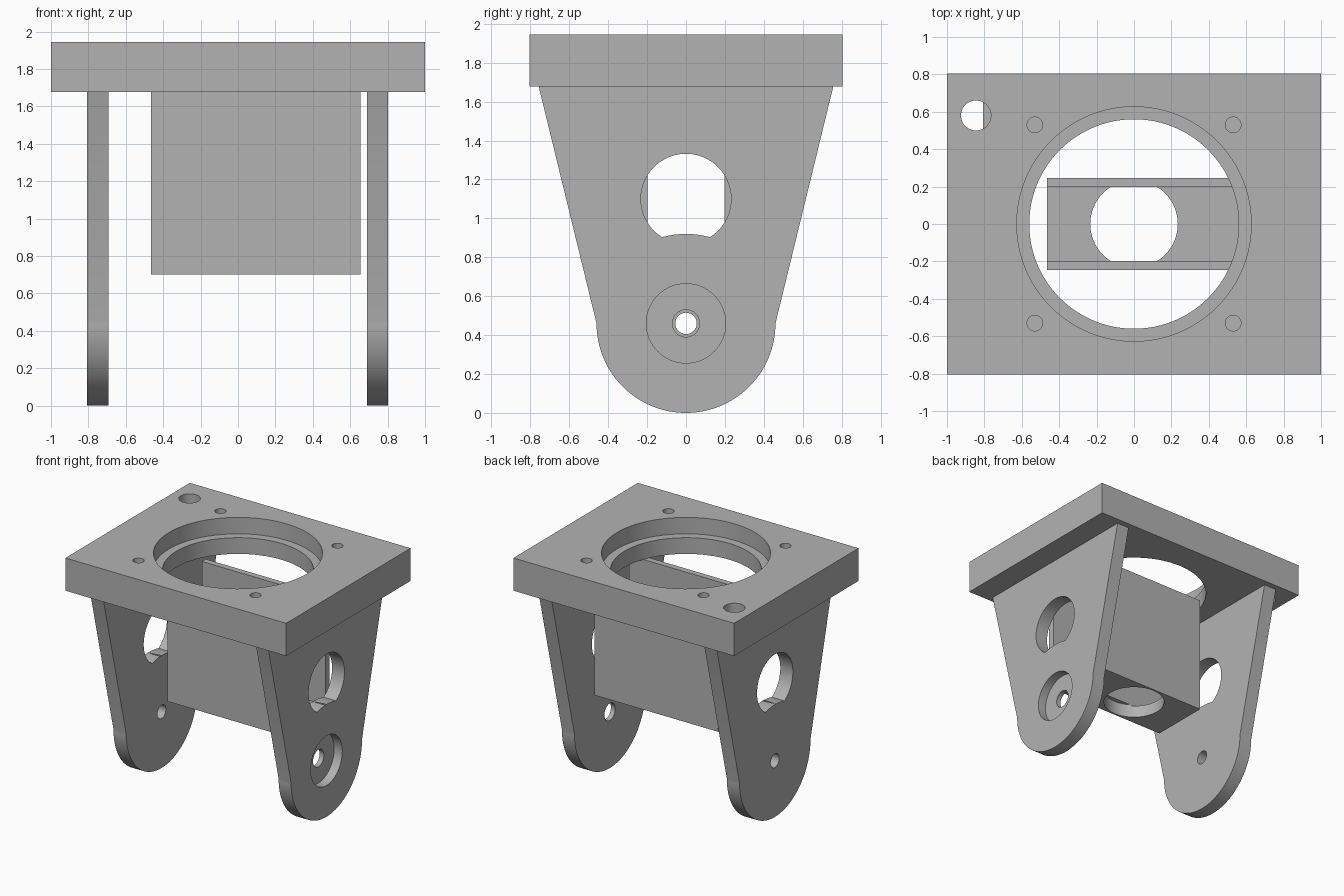
import bpy, bmesh
from math import sin, cos, pi, atan2
from mathutils import Vector

cube = bpy.data.objects.get("Cube")
if cube:
    bpy.data.objects.remove(cube, do_unlink=True)

grey = bpy.data.materials.new("plain grey")
grey.use_nodes = True
GREY = (0.45, 0.45, 0.45, 1)
grey.diffuse_color = GREY
grey.node_tree.nodes["Principled BSDF"].inputs["Base Color"].default_value = GREY


def arc(u, v, r, start=0.0, end=2 * pi, n=64):
    """Points on an arc; a full turn leaves out the repeated end point."""
    count = n if end - start > 6.28 else n + 1
    return [(u + r * cos(start + (end - start) * i / n),
             v + r * sin(start + (end - start) * i / n)) for i in range(count)]


def rect(u0, u1, v0, v1):
    return [(u0, v0), (u1, v0), (u1, v1), (u0, v1)]


def prism(name, outline, axis, lo, hi):
    """Extrude an outline along x (outline in y, z) or z (outline in x, y)."""
    place = {"x": lambda u, v, w: (w, u, v), "z": lambda u, v, w: (u, v, w)}[axis]
    bm = bmesh.new()
    face = bm.faces.new([bm.verts.new(place(u, v, lo)) for u, v in outline])
    top = bmesh.ops.extrude_face_region(bm, geom=[face])["geom"]
    shift = Vector(place(0, 0, hi - lo))
    bmesh.ops.translate(bm, vec=shift, verts=[g for g in top if isinstance(g, bmesh.types.BMVert)])
    bmesh.ops.recalc_face_normals(bm, faces=bm.faces)
    mesh = bpy.data.meshes.new(name)
    bm.to_mesh(mesh)
    bm.free()
    mesh.materials.append(grey)
    obj = bpy.data.objects.new(name, mesh)
    bpy.context.scene.collection.objects.link(obj)
    return obj


def carve(obj, cutters):
    """Cut the cutters out of a part, then smooth its round walls."""
    for cutter in cutters:
        mod = obj.modifiers.new("cut", "BOOLEAN")
        mod.operation = "DIFFERENCE"
        mod.solver = "EXACT"
        mod.object = cutter
    bpy.context.view_layer.update()
    done = obj.evaluated_get(bpy.context.evaluated_depsgraph_get())
    mesh = bpy.data.meshes.new_from_object(done)
    obj.modifiers.clear()
    obj.data = mesh
    for cutter in cutters:
        bpy.data.objects.remove(cutter, do_unlink=True)
    bpy.ops.object.select_all(action="DESELECT")
    obj.select_set(True)
    bpy.context.view_layer.objects.active = obj
    bpy.ops.object.shade_smooth_by_angle(angle=0.5)


BASE, STEP, TOP = 1.677, 1.81, 1.945   # plate underside, inner ledge, top
PIVOT, EYE = 0.46, 1.1                 # heights of pivot and window centres
LUG_R, EYE_R = 0.46, 0.232

# Top plate with stepped opening, four blind screw holes and one corner hole
plate = prism("top_plate", rect(-1, 1, -0.805, 0.805), "z", BASE, TOP)
cuts = [prism("opening", arc(0, 0, 0.56, n=96), "z", BASE - 0.1, TOP + 0.1),
        prism("ledge", arc(0, 0, 0.627, n=96), "z", STEP, TOP + 0.1),
        prism("corner_hole", arc(-0.845, 0.58, 0.08), "z", BASE - 0.1, TOP + 0.1)]
for sx in (-1, 1):
    for sy in (-1, 1):
        cuts.append(prism("screw_hole", arc(sx * 0.53, sy * 0.53, 0.042, n=32), "z", STEP, TOP + 0.1))
carve(plate, cuts)

# Arm outline: rounded lug below, flaring straight up to the plate
arm_outline = arc(0, PIVOT, LUG_R, -pi, 0) + [(0.757, BASE), (-0.757, BASE)]

# Window: a circle whose bottom follows the rim of the lug
gap = EYE - PIVOT
meet = (LUG_R ** 2 - EYE_R ** 2 + gap ** 2) / (2 * gap)
half = (LUG_R ** 2 - meet ** 2) ** 0.5
low = atan2(meet - gap, half)
tilt = atan2(meet, half)
window = arc(0, EYE, EYE_R, low, pi - low)
window += arc(0, PIVOT, LUG_R, tilt, pi - tilt, 16)[::-1][1:-1]

for name, lo, hi, pin in (("left_arm", 0.69, 0.802, 0.07), ("right_arm", -0.806, -0.692, 0.055)):
    arm = prism(name, arm_outline, "x", lo, hi)
    cuts = [prism("window", window, "x", lo - 0.1, hi + 0.1),
            prism("pin_hole", arc(0, PIVOT, pin, n=32), "x", lo - 0.1, hi + 0.1)]
    if name == "left_arm":
        cuts.append(prism("bearing_seat", arc(0, PIVOT, 0.204), "x", hi - 0.073, hi + 0.1))
    carve(arm, cuts)

# Central channel: open at the top and both ends, round hole through its floor
FLOOR = 0.8
channel_outline = [(-0.247, 0.7), (0.247, 0.7), (0.247, BASE), (0.197, BASE),
                   (0.197, FLOOR), (-0.197, FLOOR), (-0.197, BASE), (-0.247, BASE)]
channel = prism("center_channel", channel_outline, "x", -0.465, 0.655)
carve(channel, [prism("floor_hole", arc(0, 0, 0.234), "z", 0.6, FLOOR + 0.01)])
